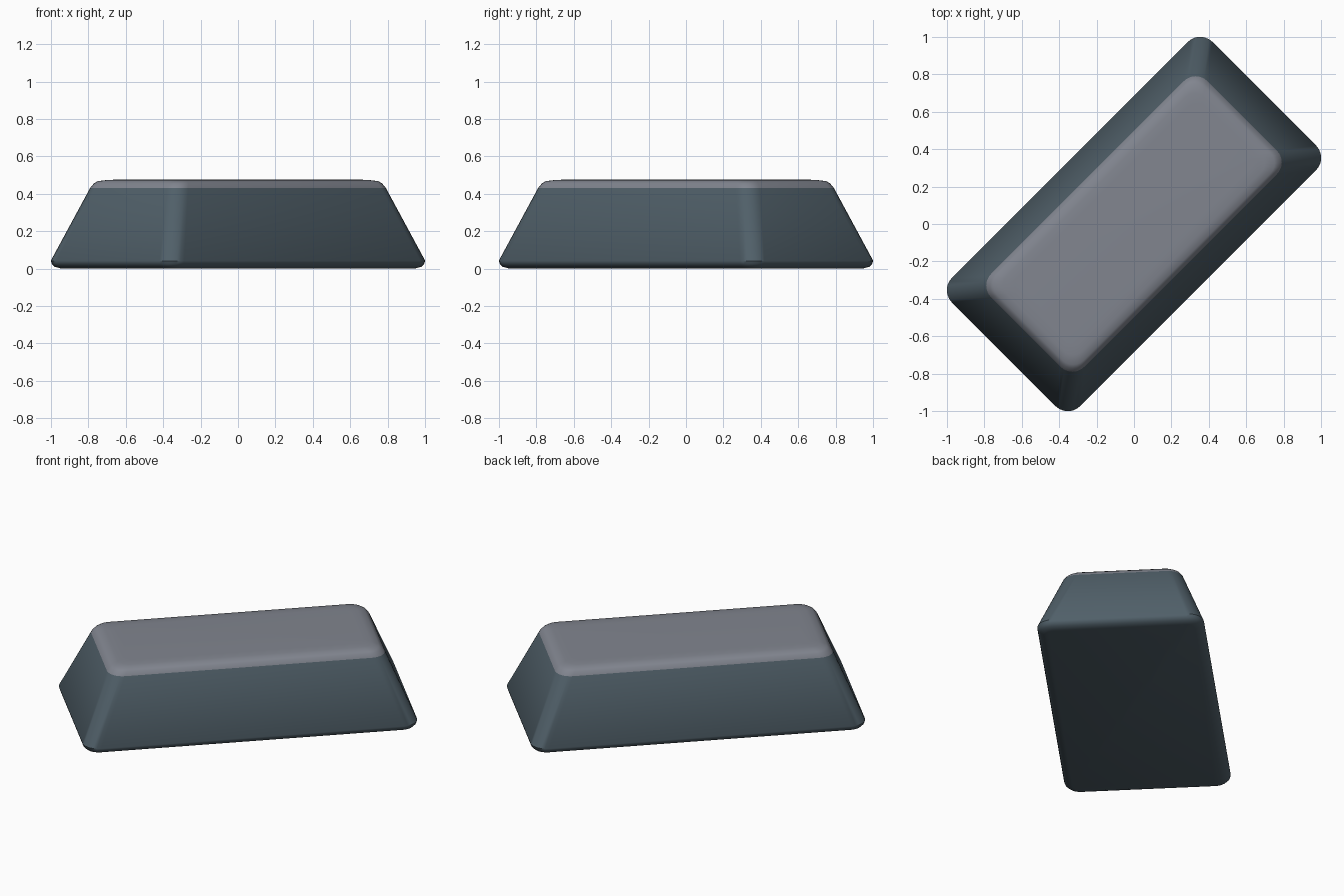
import bpy, bmesh, math

if "Cube" in bpy.data.objects:
    bpy.data.objects.remove(bpy.data.objects["Cube"])


def material(name, rgb):
    m = bpy.data.materials.new(name)
    m.diffuse_color = (*rgb, 1)
    m.use_nodes = True
    m.node_tree.nodes["Principled BSDF"].inputs["Base Color"].default_value = m.diffuse_color
    return m


slate = material("dark slate", (0.08, 0.115, 0.14))
grey = material("light grey", (0.22, 0.235, 0.275))

# Rounded rectangular rings: half length, half width, height, corner radius
RINGS = [
    (0.935, 0.435, 0.000, 0.06),
    (0.965, 0.465, 0.010, 0.075),
    (0.980, 0.480, 0.025, 0.09),
    (0.985, 0.485, 0.042, 0.093),
    (0.818, 0.352, 0.432, 0.09),
    (0.800, 0.340, 0.455, 0.085),
    (0.785, 0.325, 0.467, 0.08),
    (0.745, 0.285, 0.474, 0.07),
    (0.700, 0.240, 0.476, 0.06),
]
STEPS = 6          # segments per rounded corner
TURN = math.radians(45)


def ring_points(length, width, z, r):
    for q, (sx, sy) in enumerate([(1, 1), (-1, 1), (-1, -1), (1, -1)]):
        for i in range(STEPS + 1):
            a = math.pi / 2 * (q + i / STEPS)
            u = sx * (length - r) + r * math.cos(a)
            v = sy * (width - r) + r * math.sin(a)
            yield (u * math.cos(TURN) - v * math.sin(TURN),
                   u * math.sin(TURN) + v * math.cos(TURN), z)


# Tapered block turned 45 degrees, with softened edges
bm = bmesh.new()
loops = [[bm.verts.new(p) for p in ring_points(*r)] for r in RINGS]
n = len(loops[0])
for low, high in zip(loops, loops[1:]):
    for i in range(n):
        j = (i + 1) % n
        bm.faces.new((low[i], low[j], high[j], high[i]))
bm.faces.new(loops[0][::-1])
bm.faces.new(loops[-1])
bm.normal_update()

# Grey cap above the sloped sides
for f in bm.faces:
    f.smooth = True
    f.material_index = 1 if min(v.co.z for v in f.verts) > 0.43 else 0

mesh = bpy.data.meshes.new("tapered_block")
bm.to_mesh(mesh)
bm.free()
mesh.materials.append(slate)
mesh.materials.append(grey)
block = bpy.data.objects.new("tapered_block", mesh)
bpy.context.collection.objects.link(block)
bpy.context.view_layer.objects.active = block
block.select_set(True)
bpy.ops.object.shade_smooth_by_angle(angle=math.radians(40))
